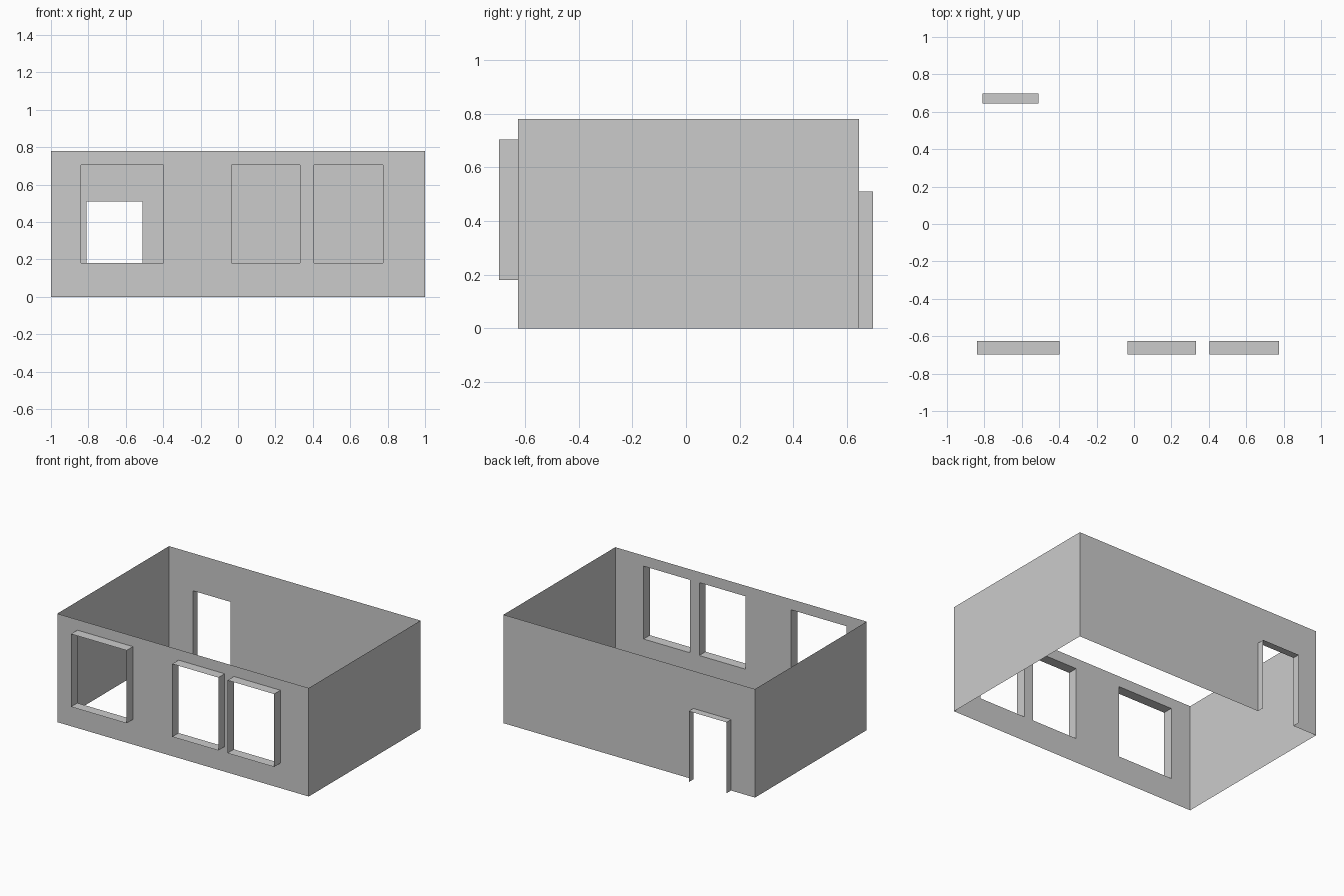
import bpy, bmesh

if "Cube" in bpy.data.objects:
    bpy.data.objects.remove(bpy.data.objects["Cube"])

HALF_X, HEIGHT = 1.0, 0.78
FRONT, BACK = -0.625, 0.645          # wall planes
FRONT_OUT, BACK_OUT = -0.697, 0.697  # outer edge of the reveals

# openings as (x0, x1, z0, z1)
WINDOWS = [(-0.84, -0.398, 0.18, 0.704),
           (-0.035, 0.332, 0.18, 0.704),
           (0.405, 0.775, 0.18, 0.704)]
DOOR = (-0.81, -0.51, 0.0, 0.51)


def make_object(name, quads):
    bm = bmesh.new()
    for q in quads:
        bm.faces.new([bm.verts.new(p) for p in q])
    bmesh.ops.remove_doubles(bm, verts=bm.verts, dist=1e-5)
    mesh = bpy.data.meshes.new(name)
    bm.to_mesh(mesh)
    bm.free()
    obj = bpy.data.objects.new(name, mesh)
    bpy.context.collection.objects.link(obj)
    return obj


def wall(name, y, openings, facing):
    """Flat wall sheet gridded around its openings; facing is -1 or 1 in y."""
    xs = sorted({-HALF_X, HALF_X, *[v for o in openings for v in o[:2]]})
    zs = sorted({0.0, HEIGHT, *[v for o in openings for v in o[2:]]})
    quads = []
    for x0, x1 in zip(xs, xs[1:]):
        for z0, z1 in zip(zs, zs[1:]):
            cx, cz = (x0 + x1) / 2, (z0 + z1) / 2
            if any(o[0] < cx < o[1] and o[2] < cz < o[3] for o in openings):
                continue
            q = [(x0, y, z0), (x1, y, z0), (x1, y, z1), (x0, y, z1)]
            quads.append(q if facing < 0 else q[::-1])
    return make_object(name, quads)


def reveal(name, opening, ya, yb, sill=True):
    """Thin lining of an opening, facing inwards; ya < yb."""
    x0, x1, z0, z1 = opening
    path = [(x0, z0), (x0, z1), (x1, z1), (x1, z0)]
    if sill:
        path.append(path[0])
    quads = [[(a[0], ya, a[1]), (b[0], ya, b[1]), (b[0], yb, b[1]), (a[0], yb, a[1])]
             for a, b in zip(path, path[1:])]
    return make_object(name, [q[::-1] for q in quads])


# front and back walls
wall("front_wall", FRONT, WINDOWS, -1)
wall("back_wall", BACK, [DOOR], 1)

# side walls
for name, s in (("left_wall", -1), ("right_wall", 1)):
    x = s * HALF_X
    q = [(x, FRONT, 0), (x, BACK, 0), (x, BACK, HEIGHT), (x, FRONT, HEIGHT)]
    make_object(name, [q if s > 0 else q[::-1]])

# window and door linings that project outside
for i, w in enumerate(WINDOWS):
    reveal(f"window_reveal_{i + 1}", w, FRONT_OUT, FRONT)
reveal("door_reveal", DOOR, BACK, BACK_OUT, sill=False)
